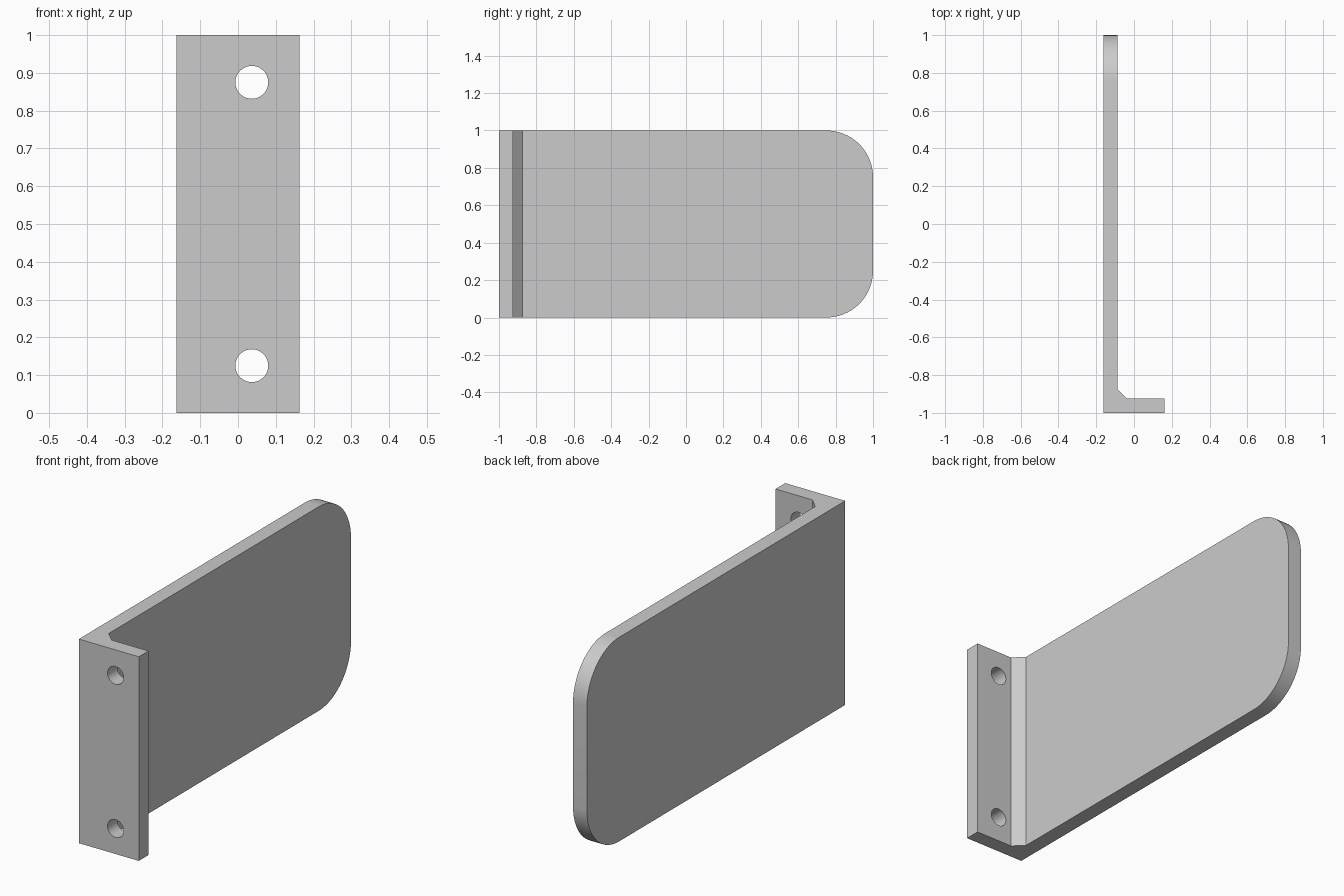
import bpy, bmesh, math

cube = bpy.data.objects.get("Cube")
if cube:
    bpy.data.objects.remove(cube, do_unlink=True)

HALF_X, THICK, FILLET = 0.1625, 0.075, 0.05
CORNER_R, HOLE_R, HOLE_X = 0.25, 0.0435, 0.0365

grey = bpy.data.materials.new("light grey")
grey.use_nodes = True
colour = (0.6, 0.6, 0.6, 1)
grey.diffuse_color = colour
grey.node_tree.nodes["Principled BSDF"].inputs["Base Color"].default_value = colour

# L-shaped plan profile with a chamfered inner corner, extruded upwards
inner_x, inner_y = THICK - HALF_X, THICK - 1
profile = [(-HALF_X, -1), (HALF_X, -1), (HALF_X, inner_y),
           (inner_x + FILLET, inner_y), (inner_x, inner_y + FILLET),
           (inner_x, 1), (-HALF_X, 1)]
bm = bmesh.new()
base = bm.faces.new([bm.verts.new((x, y, 0)) for x, y in profile])
top = bmesh.ops.extrude_face_region(bm, geom=[base])["geom"]
bmesh.ops.translate(bm, vec=(0, 0, 1),
                    verts=[v for v in top if isinstance(v, bmesh.types.BMVert)])

# Rounded corners at the far end of the long plate
ends = [e for e in bm.edges
        if all(v.co.y > 0.99 for v in e.verts)
        and abs(e.verts[0].co.z - e.verts[1].co.z) < 0.01]
bmesh.ops.bevel(bm, geom=ends, offset=CORNER_R, offset_type='OFFSET',
                segments=20, profile=0.5, affect='EDGES')
bmesh.ops.recalc_face_normals(bm, faces=bm.faces)
mesh = bpy.data.meshes.new("angle_bracket")
bm.to_mesh(mesh)
bm.free()
bracket = bpy.data.objects.new("angle_bracket", mesh)
bpy.context.collection.objects.link(bracket)
mesh.materials.append(grey)

# Screw holes through the short flange
for name, z in (("lower_hole_cutter", 0.125), ("upper_hole_cutter", 0.875)):
    bpy.ops.mesh.primitive_cylinder_add(vertices=48, radius=HOLE_R, depth=THICK * 2,
                                        location=(HOLE_X, -1 + THICK / 2, z),
                                        rotation=(math.pi / 2, 0, 0))
    cutter = bpy.context.object
    cutter.name = name
    cutter.data.materials.append(grey)
    cut = bracket.modifiers.new(name, 'BOOLEAN')
    cut.operation, cut.solver, cut.object = 'DIFFERENCE', 'EXACT', cutter
    bpy.ops.object.select_all(action='DESELECT')
    bracket.select_set(True)
    bpy.context.view_layer.objects.active = bracket
    bpy.ops.object.modifier_apply(modifier=name)
    bpy.data.objects.remove(cutter, do_unlink=True)

bpy.ops.object.shade_smooth_by_angle(angle=math.radians(30))
